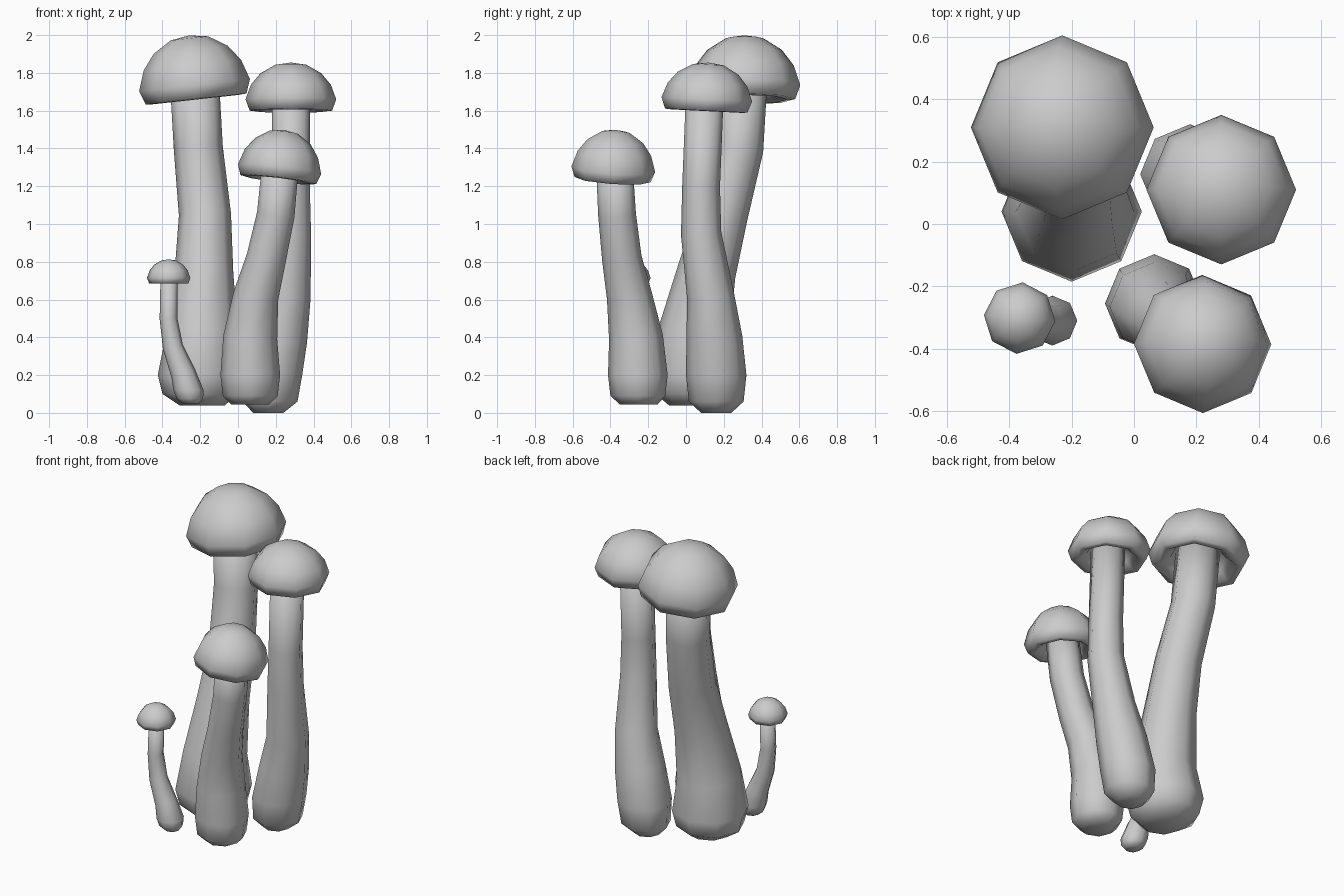
import bpy
import bmesh
from math import cos, sin, tau, radians
from mathutils import Vector

cube = bpy.data.objects.get("Cube")
if cube:
    bpy.data.objects.remove(cube, do_unlink=True)

SIDES = 8

grey = bpy.data.materials.new("plain grey")
grey.use_nodes = True
grey.diffuse_color = (0.6, 0.6, 0.6, 1)
grey.node_tree.nodes["Principled BSDF"].inputs["Base Color"].default_value = (0.6, 0.6, 0.6, 1)


def loft(name, rings, pole=None):
    """Skin rings of (centre, normal, radius), given bottom to top."""
    bm = bmesh.new()
    loops = []
    for centre, normal, radius, phase in rings:
        turn = Vector((0, 0, 1)).rotation_difference(normal)
        loops.append([bm.verts.new(centre + turn @ Vector(
            (radius * cos(phase + tau * i / SIDES), radius * sin(phase + tau * i / SIDES), 0)))
            for i in range(SIDES)])
    for low, high in zip(loops, loops[1:]):
        for i in range(SIDES):
            j = (i + 1) % SIDES
            bm.faces.new((low[i], low[j], high[j], high[i]))
    bm.faces.new(loops[0][::-1])
    if pole:
        tip = bm.verts.new(pole)
        for i in range(SIDES):
            bm.faces.new((loops[-1][i], loops[-1][(i + 1) % SIDES], tip))
    else:
        bm.faces.new(loops[-1])
    bmesh.ops.recalc_face_normals(bm, faces=bm.faces)
    mesh = bpy.data.meshes.new(name)
    bm.to_mesh(mesh)
    bm.free()
    mesh.materials.append(grey)
    mesh.shade_smooth()
    obj = bpy.data.objects.new(name, mesh)
    bpy.context.collection.objects.link(obj)


def stem(name, points):
    """Curved stalk through (x, y, z, radius) points, bottom to top."""
    path = [Vector(p[:3]) for p in points]
    rings = []
    for i, p in enumerate(path):
        normal = path[min(i + 1, len(path) - 1)] - path[max(i - 1, 0)]
        if i < 3:
            normal = Vector((0, 0, 1))
        rings.append((p, normal.normalized(), points[i][3], 0))
    loft(name, rings)


# Cap outline: (radius, drop) for the hollow underside, (radius, rise) for the dome
UNDERSIDE = [(0.3, 0.05), (0.5, 0.05), (0.56, -0.1), (0.76, -0.26), (0.91, -0.25)]
DOME = [(1, 0), (0.88, 0.4), (0.67, 0.71), (0.34, 0.94)]


def cap(name, centre, radius, height, lean=(0, 0), phase=0):
    centre = Vector(centre)
    normal = Vector((*lean, 1)).normalized()
    outline = [(r, h * radius) for r, h in UNDERSIDE] + [(r, h * height) for r, h in DOME]
    rings = [(centre + normal * h, normal, r * radius, radians(phase)) for r, h in outline]
    loft(name, rings, centre + normal * height)


# Tall mushroom at the back
stem("tall_stem", [(-0.19, 0.03, 0.04, 0.12), (-0.2, 0.04, 0.1, 0.2), (-0.2, 0.04, 0.2, 0.225),
                   (-0.19, 0.04, 0.42, 0.19), (-0.18, 0.11, 0.75, 0.155), (-0.175, 0.19, 1.05, 0.138),
                   (-0.21, 0.28, 1.4, 0.13), (-0.23, 0.3, 1.75, 0.13)])
cap("tall_cap", (-0.23, 0.31, 1.735), 0.295, 0.265, (-0.11, 0))

# Medium mushroom on the left side
stem("medium_stem", [(0.16, 0.16, 0, 0.08), (0.17, 0.16, 0.06, 0.145), (0.18, 0.16, 0.2, 0.16),
                     (0.22, 0.15, 0.4, 0.148), (0.26, 0.13, 0.62, 0.125), (0.28, 0.08, 0.95, 0.107),
                     (0.28, 0.08, 1.2, 0.1), (0.28, 0.1, 1.7, 0.1)])
cap("medium_cap", (0.28, 0.11, 1.66), 0.24, 0.195, (0, 0.05))

# Short mushroom at the front
stem("short_stem", [(0.065, -0.25, 0.045, 0.1), (0.065, -0.255, 0.09, 0.145), (0.065, -0.255, 0.2, 0.158),
                    (0.065, -0.265, 0.4, 0.143), (0.095, -0.3, 0.62, 0.12), (0.15, -0.34, 0.82, 0.105),
                    (0.2, -0.365, 1.05, 0.1), (0.225, -0.38, 1.32, 0.097)])
cap("short_cap", (0.22, -0.385, 1.29), 0.222, 0.21, (0.12, 0.07))

# Tiny mushroom at the front corner
stem("tiny_stem", [(-0.25, -0.31, 0.05, 0.045), (-0.255, -0.31, 0.075, 0.07), (-0.262, -0.31, 0.12, 0.08),
                   (-0.29, -0.31, 0.21, 0.066), (-0.345, -0.31, 0.35, 0.054), (-0.368, -0.305, 0.5, 0.047),
                   (-0.365, -0.3, 0.73, 0.045)])
cap("tiny_cap", (-0.367, -0.302, 0.715), 0.115, 0.098, phase=-5)
